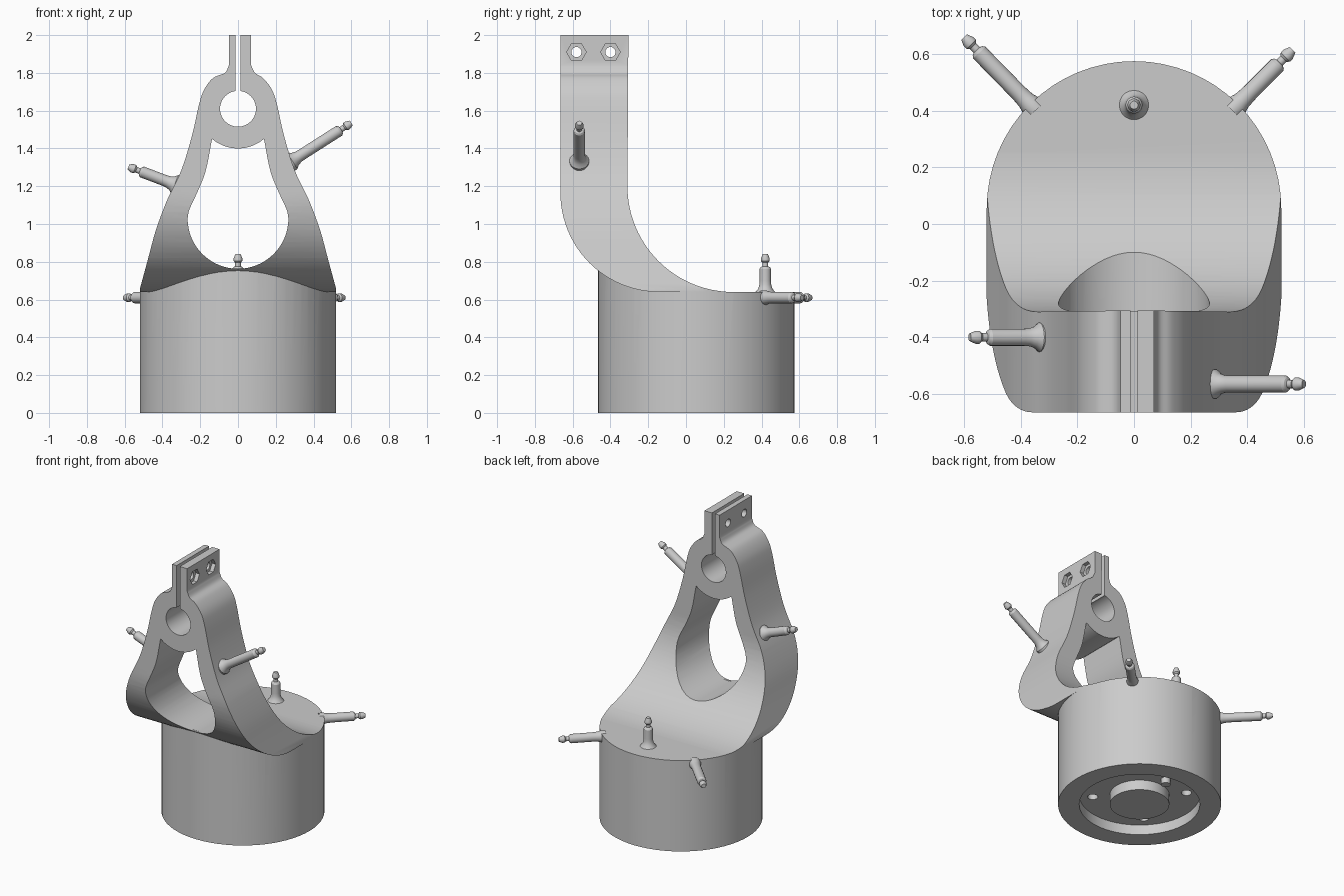
import bpy, bmesh
from math import sin, cos, radians, pi
from mathutils import Vector

cube = bpy.data.objects.get("Cube")
if cube:
    bpy.data.objects.remove(cube)

grey = bpy.data.materials.new("light_grey")
grey.use_nodes = True
colour = (0.6, 0.6, 0.6, 1)
grey.diffuse_color = colour
grey.node_tree.nodes["Principled BSDF"].inputs["Base Color"].default_value = colour


def arc(cx, cy, r, a0, a1, n=24):
    """Points on an arc, angles in degrees."""
    angles = [radians(a0 + (a1 - a0) * i / n) for i in range(n + 1)]
    return [(cx + r * cos(a), cy + r * sin(a)) for a in angles]


def circle(cx, cy, r, n=64):
    return arc(cx, cy, r, 0, 360, n)[:-1]


def spline(pts, steps=5):
    """Catmull-Rom curve through the points."""
    p = [Vector(q) for q in pts]
    p = [2 * p[0] - p[1]] + p + [2 * p[-1] - p[-2]]
    out = []
    for a, b, c, d in zip(p, p[1:], p[2:], p[3:]):
        for i in range(steps):
            t = i / steps
            out.append((2 * b + (c - a) * t + (2 * a - 5 * b + 4 * c - d) * t * t
                        + (3 * b - a - 3 * c + d) * t ** 3) / 2)
    return [tuple(v) for v in out] + [tuple(p[-2])]


def make(name, bm):
    bmesh.ops.recalc_face_normals(bm, faces=bm.faces)
    mesh = bpy.data.meshes.new(name)
    bm.to_mesh(mesh)
    bm.free()
    mesh.materials.append(grey)
    ob = bpy.data.objects.new(name, mesh)
    bpy.context.collection.objects.link(ob)
    return ob


def prism(name, pts, axis, lo, hi):
    """Extrude a flat outline along one axis."""
    place = {"x": lambda a, b, c: (c, a, b),
             "y": lambda a, b, c: (a, c, b),
             "z": lambda a, b, c: (a, b, c)}[axis]
    bm = bmesh.new()
    low = [bm.verts.new(place(a, b, lo)) for a, b in pts]
    high = [bm.verts.new(place(a, b, hi)) for a, b in pts]
    bm.faces.new(low)
    bm.faces.new(high)
    for i in range(len(pts)):
        bm.faces.new((low[i - 1], low[i], high[i], high[i - 1]))
    return make(name, bm)


def boolean(ob, cutter, operation="DIFFERENCE"):
    mod = ob.modifiers.new("cut", "BOOLEAN")
    mod.operation = operation
    mod.solver = "EXACT"
    mod.object = cutter
    bpy.context.view_layer.objects.active = ob
    bpy.ops.object.modifier_apply(modifier=mod.name)
    bpy.data.objects.remove(cutter)


def smooth(ob):
    bpy.ops.object.select_all(action="DESELECT")
    ob.select_set(True)
    bpy.context.view_layer.objects.active = ob
    bpy.ops.object.shade_smooth_by_angle(angle=radians(30))


CY = 0.055     # centre of the base in y
R = 0.52       # base radius
TOP = 0.64     # base height
RING_Z = 1.61  # centre of the clamp ring

# Base drum, its front rising to meet the curved arm
base = prism("base_drum", circle(0, CY, R), "z", 0, 0.765)
under = [(-0.9, -0.2), (-0.9, 1.165)] + arc(-0.14, 1.165, 0.515, 180, 270)
under += [(0, 0.645), (0.25, TOP), (0.9, TOP), (0.9, -0.2)]
boolean(base, prism("under_arm", under, "x", -1, 1), "INTERSECT")
boolean(base, prism("recess", circle(0, CY, 0.385), "z", -0.1, 0.07))
for i in range(4):
    a = pi / 4 + i * pi / 2
    hole = circle(0.3 * cos(a), CY + 0.3 * sin(a), 0.033, 20)
    boolean(base, prism("screw_hole", hole, "z", -0.1, 0.16))
smooth(base)
smooth(prism("centre_boss", circle(0, CY, 0.19), "z", 0, 0.08))
smooth(prism("locating_peg", circle(0, 0.315, 0.03, 20), "z", 0.03, 0.08))

# Curved arm: side outline crossed with front outline
side = [(-0.665, 2)] + arc(-0.14, 1.165, 0.525, 180, 270)
side += arc(0.25, 1.2, 0.56, 270, 180) + [(-0.305, 2)]
arm = prism("clamp_arm", side, "x", -0.8, 0.8)

flank = [(0.535, 0.6), (0.475, 0.82), (0.434, 0.97), (0.375, 1.127), (0.30, 1.285),
         (0.243, 1.47), (0.207, 1.63), (0.18, 1.71), (0.133, 1.772)]
right = spline(flank + [(0.09, 1.8), (0.07, 1.84)]) + [(0.07, 2.1)]
left = spline(flank + [(0.07, 1.8), (0.048, 1.84)]) + [(0.048, 2.1)]
front = right + [(-x, z) for x, z in reversed(left)]
boolean(arm, prism("front_outline", front, "y", -0.9, 0.9), "INTERSECT")
plan = arc(0, CY, R, 0, 180, 32) + [(-R, -0.9), (R, -0.9)]
boolean(arm, prism("plan_outline", plan, "z", 0, 3), "INTERSECT")

# Window below the ring
flare = spline([(0.267, 1.03), (0.256, 1.08), (0.21, 1.18), (0.17, 1.285), (0.1375, 1.451)])
window = flare + arc(0, RING_Z, 0.21, -49, -131)[1:-1]
window += [(-x, z) for x, z in reversed(flare)]
window += arc(0, 1.03, 0.267, 180, 360, 32)[1:-1]
boolean(arm, prism("window", window, "y", -0.9, 0.9))

# Ring bore, clamp slit, bolt holes and nut pockets
boolean(arm, prism("bore", circle(0, RING_Z, 0.095, 48), "y", -0.9, 0.9))
slit = [(-0.012, RING_Z), (0.012, RING_Z), (0.012, 2.1), (-0.012, 2.1)]
boolean(arm, prism("slit", slit, "y", -0.9, 0.9))
for y in (-0.58, -0.4):
    boolean(arm, prism("bolt_hole", circle(y, 1.91, 0.027, 24), "x", -0.2, 0.2))
    boolean(arm, prism("nut_pocket", circle(y, 1.91, 0.052, 6), "x", 0.042, 0.2))
smooth(arm)


def nipple(name, start, tip, foot, n=20):
    """Hose nipple with a flared foot and a barbed end."""
    start, tip = Vector(start), Vector(tip)
    length = (tip - start).length
    turn = (tip - start).to_track_quat("Z", "Y")
    profile = [(foot, -0.03), (foot, 0), ((foot + 0.06) / 3, 0.018),
               (0.031, 0.04), (0.03, 0.06)]
    barb = [(0.03, 0.077), (0.024, 0.068), (0.015, 0.064), (0.015, 0.045),
            (0.023, 0.036), (0.023, 0.022), (0.014, 0)]
    profile += [(r, length - d) for r, d in barb]
    bm = bmesh.new()
    rings = [[bm.verts.new(start + turn @ Vector((x, y, d)))
              for x, y in circle(0, 0, r, n)] for r, d in profile]
    for a, b in zip(rings, rings[1:]):
        for i in range(n):
            bm.faces.new((a[i - 1], a[i], b[i], b[i - 1]))
    bm.faces.new(rings[0])
    bm.faces.new(rings[-1])
    smooth(make(name, bm))


nipple("left_arm_nipple", (0.287, -0.565, 1.335), (0.6, -0.565, 1.535), 0.052)
nipple("right_arm_nipple", (-0.335, -0.4, 1.21), (-0.58, -0.4, 1.303), 0.052)
nipple("top_nipple", (0, 0.42, TOP), (0, 0.42, 0.84), 0.052)
nipple("back_left_nipple", (0.368, 0.423, 0.61), (0.56, 0.615, 0.61), 0.038)
nipple("back_right_nipple", (-0.368, 0.423, 0.61), (-0.6, 0.66, 0.61), 0.038)
